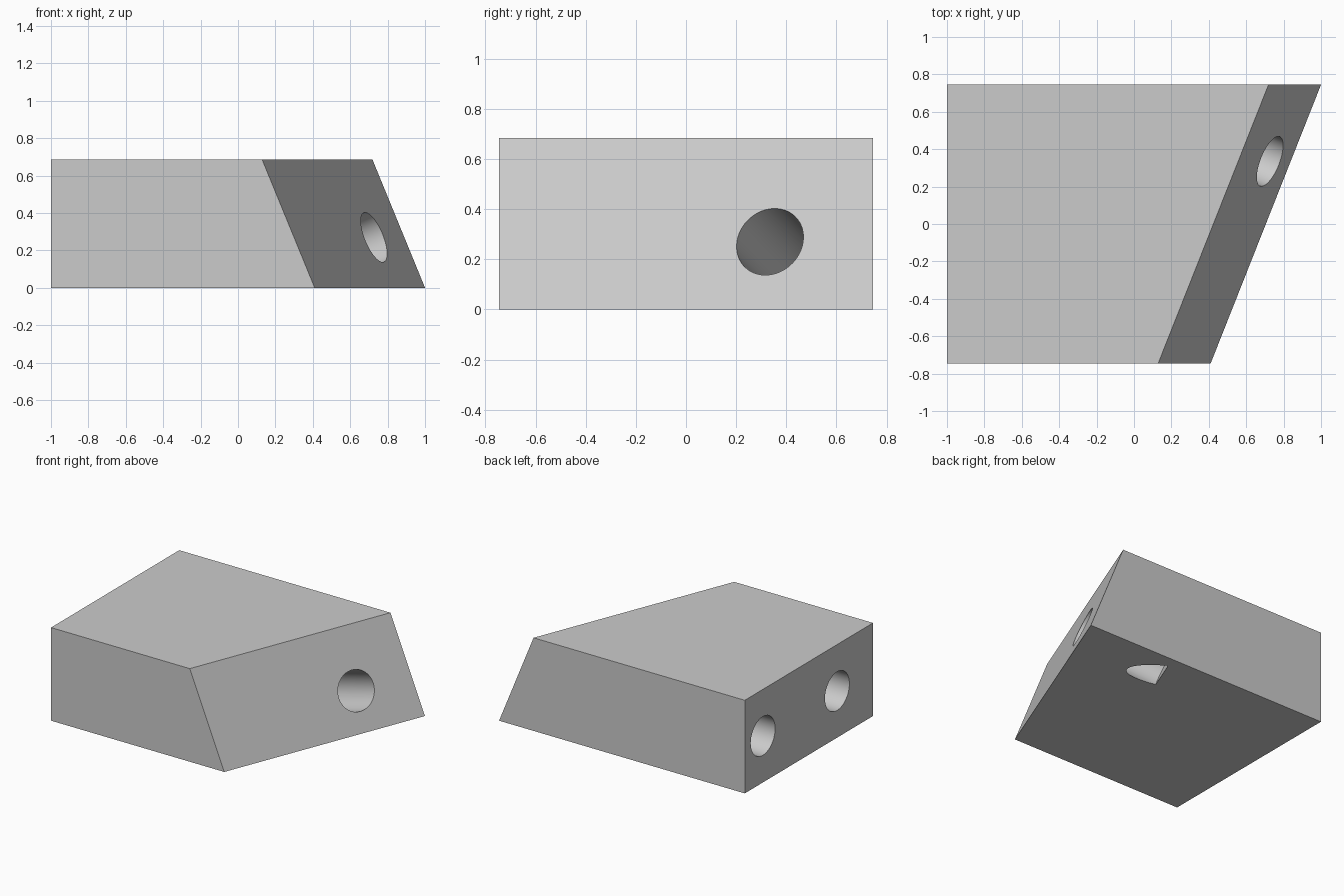
import bpy
import bmesh
from mathutils import Vector

cube = bpy.data.objects.get("Cube")
if cube:
    bpy.data.objects.remove(cube, do_unlink=True)

HALF_Y, HEIGHT = 0.745, 0.685
BORE_RADIUS, BORE_DEPTH = 0.142, 0.615

grey = bpy.data.materials.new("plain grey")
grey.use_nodes = True
colour = (0.6, 0.6, 0.6, 1)
grey.diffuse_color = colour
grey.node_tree.nodes["Principled BSDF"].inputs["Base Color"].default_value = colour


def add_object(name, bm):
    bmesh.ops.recalc_face_normals(bm, faces=bm.faces)
    mesh = bpy.data.meshes.new(name)
    bm.to_mesh(mesh)
    bm.free()
    mesh.materials.append(grey)
    obj = bpy.data.objects.new(name, mesh)
    bpy.context.collection.objects.link(obj)
    return obj


def slant_x(y, z):
    """Position of the leaning end face."""
    return 0.705 + 0.396 * y - 0.41 * z


# Block: a box whose +x end is sheared in plan and leans back
bm = bmesh.new()
bmesh.ops.create_cube(bm, size=2)
for v in bm.verts:
    y = HALF_Y * v.co.y
    z = HEIGHT * (v.co.z + 1) / 2
    v.co = (slant_x(y, z) if v.co.x > 0 else -1, y, z)
block = add_object("angled_block", bm)


def drill(name, centre, outward):
    """Cut a blind round bore, square to the surface it enters."""
    overshoot = 0.1
    outward = Vector(outward).normalized()
    bm = bmesh.new()
    bmesh.ops.create_cone(bm, cap_ends=True, segments=64, radius1=BORE_RADIUS,
                          radius2=BORE_RADIUS, depth=BORE_DEPTH + overshoot)
    cutter = add_object(name, bm)
    cutter.rotation_mode = 'QUATERNION'
    cutter.rotation_quaternion = outward.to_track_quat('Z', 'Y')
    cutter.location = Vector(centre) + outward * (overshoot - BORE_DEPTH) / 2
    cutter.hide_render = True

    mod = block.modifiers.new(name, 'BOOLEAN')
    mod.operation = 'DIFFERENCE'
    mod.solver = 'EXACT'
    mod.object = cutter
    bpy.ops.object.modifier_apply(modifier=mod.name)
    bpy.data.objects.remove(cutter, do_unlink=True)


bpy.context.view_layer.objects.active = block
block.select_set(True)

# Bore in the leaning end, breaking out through the underside
drill("slanted_bore", (slant_x(0.335, 0.27), 0.335, 0.27), (1, -0.396, 0.41))

# Pair of bores in the square end
for label, y in (("back_bore", 0.534), ("front_bore", -0.329)):
    drill(label, (-1, y, HEIGHT / 2), (-1, 0, 0))

bpy.ops.object.shade_smooth_by_angle()
